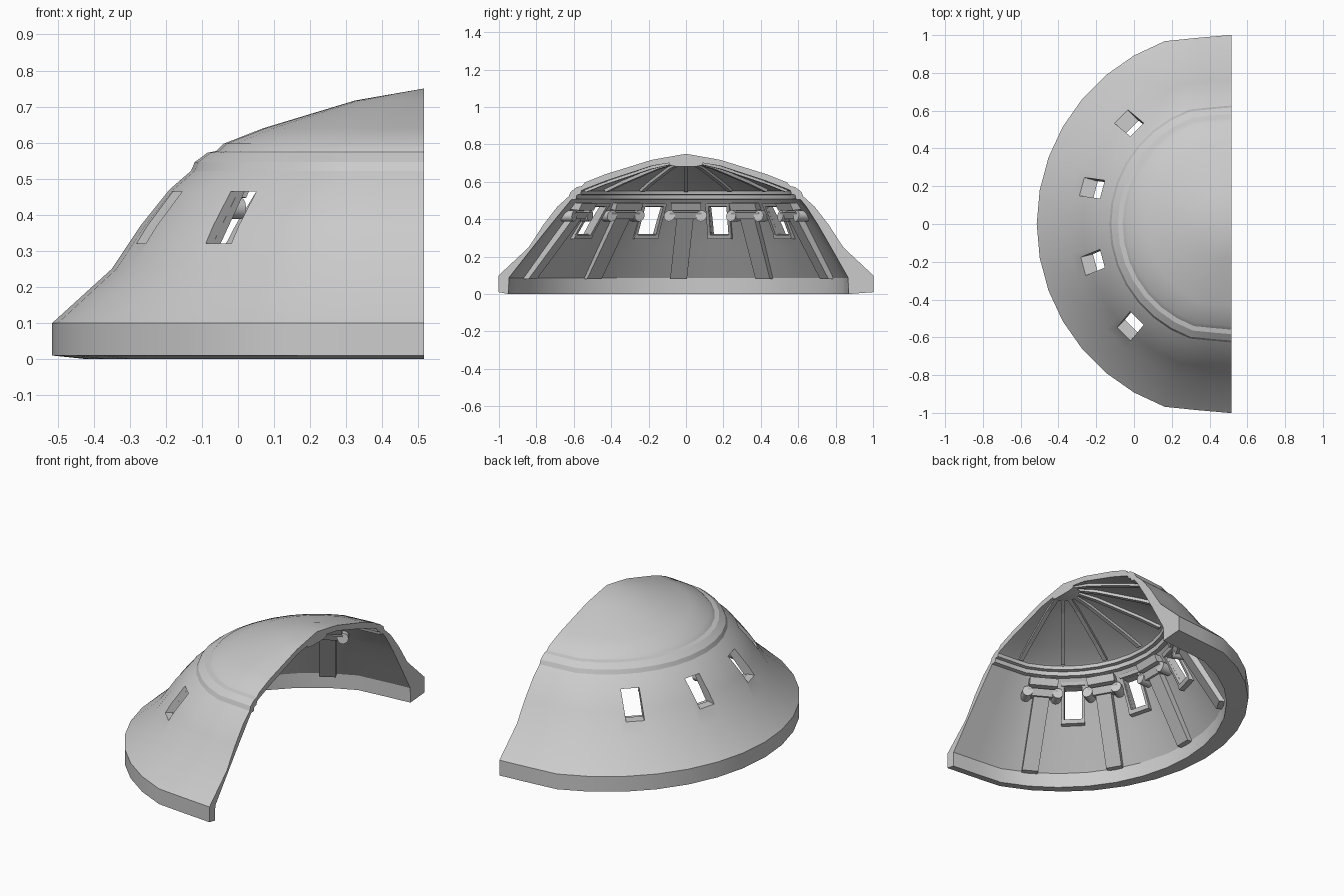
import bpy, bmesh, math
from mathutils import Vector

cube = bpy.data.objects.get("Cube")
if cube:
    bpy.data.objects.remove(cube, do_unlink=True)

AXIS_X = 0.515   # the dome axis lies on the cut plane
stone = bpy.data.materials.new("grey_stone")
stone.use_nodes = True
stone.diffuse_color = (0.6, 0.6, 0.6, 1)
bsdf = next(n for n in stone.node_tree.nodes if n.type == 'BSDF_PRINCIPLED')
bsdf.inputs["Base Color"].default_value = (0.6, 0.6, 0.6, 1)
bsdf.inputs["Roughness"].default_value = 0.8


def inner_shift(z):
    # the inner wall sits slightly towards the front near the floor
    return -0.04 * min(1, max(0, (0.45 - z) / 0.36))


def place(angle, t, r, z, shift=True):
    # t runs around the dome, r away from its axis
    a = math.radians(angle)
    y = r * math.sin(a) + t * math.cos(a) + (inner_shift(z) if shift else 0)
    return Vector((AXIS_X - r * math.cos(a) + t * math.sin(a), y, z))


def finish(name, bm, smooth=None):
    bmesh.ops.recalc_face_normals(bm, faces=bm.faces[:])
    mesh = bpy.data.meshes.new(name)
    bm.to_mesh(mesh)
    bm.free()
    mesh.materials.append(stone)
    obj = bpy.data.objects.new(name, mesh)
    bpy.context.collection.objects.link(obj)
    if smooth:
        smooth_object(obj, smooth)
    return obj


def smooth_object(obj, degrees):
    bpy.ops.object.select_all(action='DESELECT')
    obj.select_set(True)
    bpy.context.view_layer.objects.active = obj
    bpy.ops.object.shade_smooth_by_angle(angle=math.radians(degrees))


def half_lathe(profile):
    # profile of (r, z, shifted), both ends on the axis
    bm = bmesh.new()
    poles = [bm.verts.new(place(0, 0, *profile[i])) for i in (0, -1)]
    rows = []
    for angle in range(-90, 91, 10):
        k = 0.972 if abs(angle) > 70 else 1
        ring = [bm.verts.new(place(angle, 0, r * k, z, s)) for r, z, s in profile[1:-1]]
        rows.append([poles[0]] + ring + [poles[1]])
    for a, b in zip(rows, rows[1:]):
        for i in range(len(profile) - 1):
            quad = list(dict.fromkeys((a[i], a[i + 1], b[i + 1], b[i])))
            bm.faces.new(quad)
    bm.faces.new(rows[0] + rows[-1][-2:0:-1])
    return bm


def solid(bm, angle, loop_a, loop_b):
    a = [bm.verts.new(place(angle, *p)) for p in loop_a]
    b = [bm.verts.new(place(angle, *p)) for p in loop_b]
    bm.faces.new(a)
    bm.faces.new(b[::-1])
    for i in range(len(a)):
        j = (i + 1) % len(a)
        bm.faces.new((a[i], b[i], b[j], a[j]))


def prism(bm, angle, profile, t0, t1):
    solid(bm, angle, [(t0, r, z) for r, z in profile], [(t1, r, z) for r, z in profile])


# Dome shell: outside from the top down, then inside from the floor up
outer = [(0, .75), (.19, .717), (.445, .64), (.555, .597), (.575, .577), (.6, .572),
         (.635, .546), (.645, .522), (.705, .47), (.785, .37), (.865, .25),
         (1.03, .1), (1.03, .01)]
inner = [(.935, 0), (.933, .087), (.82, .25), (.735, .37), (.66, .47), (.63, .505),
         (.605, .507), (.6, .53), (.58, .533), (.575, .552), (.56, .56),
         (.44, .605), (.19, .685), (0, .715)]
shell = finish("dome_shell", half_lathe([(r, z, False) for r, z in outer]
                                        + [(r, z, True) for r, z in inner]))

# Window openings
WINDOWS = (-45, -15, 15, 45)
bm = bmesh.new()
for angle in WINDOWS:
    prism(bm, angle, [(.6, .32), (.92, .32), (.92, .465), (.6, .465)], -.05, .05)
cutter = finish("window_cutter", bm)
cutter.hide_render = True
cut = shell.modifiers.new("windows", 'BOOLEAN')
cut.operation = 'DIFFERENCE'
cut.solver = 'EXACT'
cut.object = cutter
bpy.context.view_layer.objects.active = shell
bpy.ops.object.modifier_apply(modifier=cut.name)
bpy.data.objects.remove(cutter, do_unlink=True)
smooth_object(shell, 25)

# Window frames on the inner wall
bm = bmesh.new()
jamb = [(.787, .305), (.76, .3), (.645, .475), (.67, .475)]
sill = [(.8, .295), (.755, .295), (.745, .316), (.775, .316)]
head = [(.67, .468), (.645, .468), (.635, .485), (.655, .485)]
for angle in WINDOWS:
    for side in (-1, 1):
        prism(bm, angle, jamb, side * .05, side * .066)
    for bar in (sill, head):
        prism(bm, angle, bar, -.066, .066)
finish("window_frames", bm)

# Pillars with scrolled capitals and top slabs
for number, angle in enumerate((-60, -30, 0, 30, 60), 1):
    bm = bmesh.new()
    prism(bm, angle, [(.95, .08), (.9, .08), (.66, .41), (.72, .42)], -.045, .045)
    finish(f"pillar_{number}", bm)

    bm = bmesh.new()
    prism(bm, angle, [(.71, .41), (.65, .4), (.63, .435), (.69, .447)], -.085, .085)
    for side in (-1, 1):
        circle = [(side * .085 + .03 * math.cos(k * math.pi / 6),
                   .418 + .03 * math.sin(k * math.pi / 6)) for k in range(12)]
        solid(bm, angle, [(t, .705, z) for t, z in circle],
              [(t, .635, z) for t, z in circle])
    finish(f"scroll_capital_{number}", bm, 40)

    bm = bmesh.new()
    prism(bm, angle, [(.69, .455), (.615, .447), (.595, .485), (.655, .49)], -.08, .08)
    finish(f"capital_slab_{number}", bm)

# Ceiling ribs
bm = bmesh.new()
rib = [(.565, .56), (.44, .61), (.19, .69), (.06, .711),
       (.06, .697), (.19, .668), (.44, .587), (.55, .545)]
for angle in range(-75, 76, 25):
    prism(bm, angle, rib, -.012, .012)
finish("ceiling_ribs", bm)

# Ceiling boss where the ribs meet
boss = [(0, .716), (.09, .709), (.09, .69), (.06, .683), (0, .683)]
finish("ceiling_boss", half_lathe([(r, z, False) for r, z in boss]), 30)
